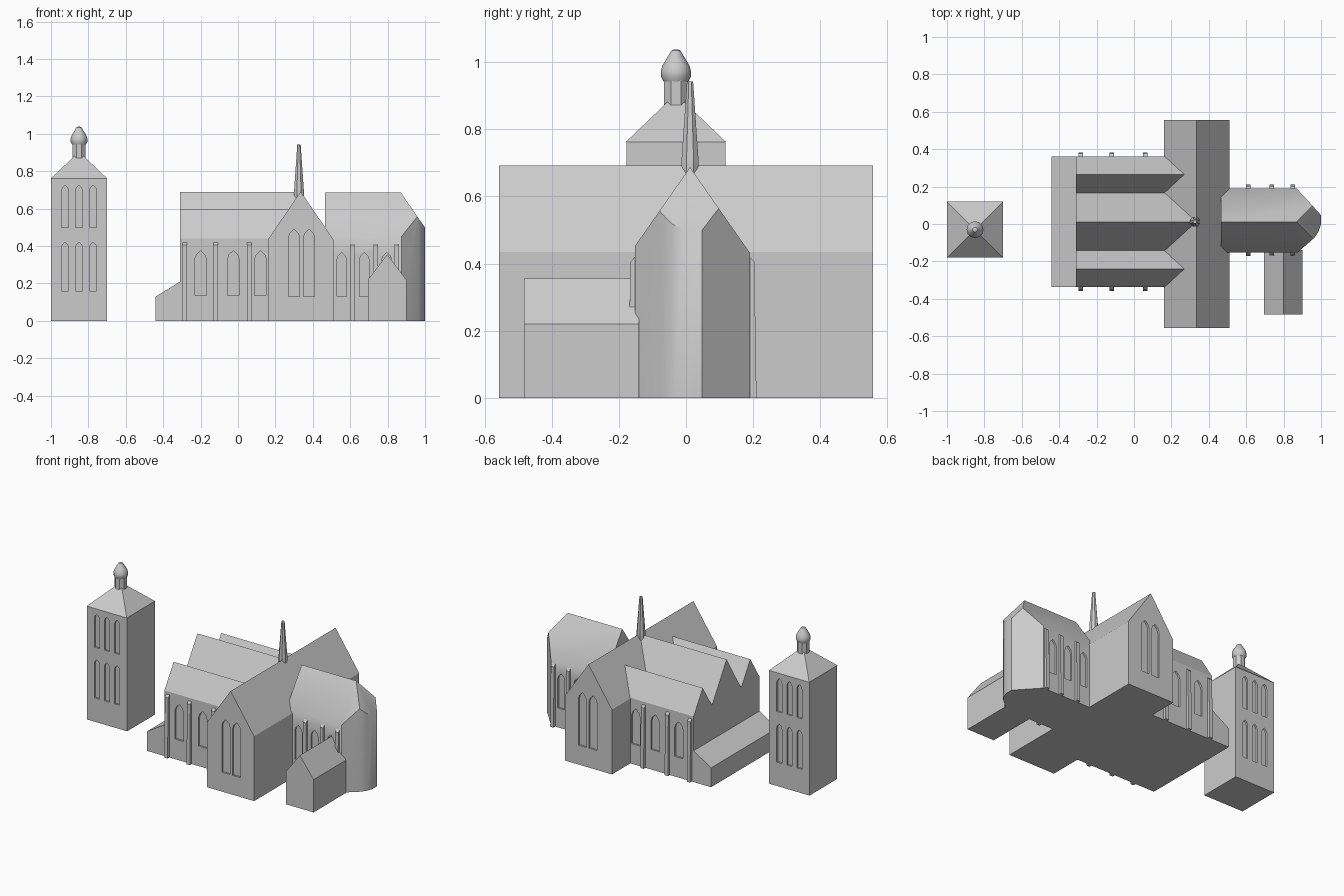
import bpy, bmesh, math
from mathutils import Vector

if "Cube" in bpy.data.objects:
    bpy.data.objects.remove(bpy.data.objects["Cube"])

stone = bpy.data.materials.new("pale_grey_stone")
stone.diffuse_color = (0.6, 0.6, 0.6, 1)
stone.use_nodes = True
stone.node_tree.nodes["Principled BSDF"].inputs["Base Color"].default_value = stone.diffuse_color


def finish(name, bm):
    bmesh.ops.recalc_face_normals(bm, faces=bm.faces)
    me = bpy.data.meshes.new(name)
    bm.to_mesh(me)
    bm.free()
    me.materials.append(stone)
    ob = bpy.data.objects.new(name, me)
    bpy.context.collection.objects.link(ob)
    return ob


def add_prism(bm, pts, axis, a, b):
    """Extrude a 2D outline along an axis from a to b."""
    def place(p, t):
        return {'x': (t, p[0], p[1]), 'y': (p[0], t, p[1]), 'z': (p[0], p[1], t)}[axis]
    lo = [bm.verts.new(place(p, a)) for p in pts]
    hi = [bm.verts.new(place(p, b)) for p in pts]
    bm.faces.new(lo)
    bm.faces.new(hi[::-1])
    n = len(pts)
    for i in range(n):
        j = (i + 1) % n
        bm.faces.new((lo[i], hi[i], hi[j], lo[j]))


def prism(name, pts, axis, a, b):
    bm = bmesh.new()
    add_prism(bm, pts, axis, a, b)
    return finish(name, bm)


def lathe(name, cx, cy, profile, sides, phase=0.0):
    """Stack of regular polygon rings (radius, z)."""
    bm = bmesh.new()
    rings = []
    for r, z in profile:
        rings.append([bm.verts.new((cx + r * math.cos(phase + math.tau * i / sides),
                                    cy + r * math.sin(phase + math.tau * i / sides), z))
                      for i in range(sides)])
    bm.faces.new(rings[0])
    bm.faces.new(rings[-1])
    for p, q in zip(rings, rings[1:]):
        for i in range(sides):
            j = (i + 1) % sides
            bm.faces.new((p[i], p[j], q[j], q[i]))
    return finish(name, bm)


def cut_windows(ob, windows, depth=0.012):
    """Recess pointed windows (x, wall_y, outward sign, width, z0, z1)."""
    bm = bmesh.new()
    for x, y, s, w, z0, z1 in windows:
        h = w / 2
        arch = [(-h, z0), (h, z0), (h, z1 - 1.5 * h), (0.72 * h, z1 - 0.7 * h),
                (0, z1), (-0.72 * h, z1 - 0.7 * h), (-h, z1 - 1.5 * h)]
        add_prism(bm, [(x + u, z) for u, z in arch], 'y', y - s * depth, y + s * 0.01)
    cutter = finish("window_cutter", bm)
    cutter.hide_render = True
    mod = ob.modifiers.new("windows", 'BOOLEAN')
    mod.operation = 'DIFFERENCE'
    mod.solver = 'EXACT'
    mod.object = cutter
    dg = bpy.context.evaluated_depsgraph_get()
    me = bpy.data.meshes.new_from_object(ob.evaluated_get(dg))
    ob.modifiers.clear()
    ob.data = me
    bpy.data.objects.remove(cutter)


def buttresses(name, xs, y_south, y_north):
    bm = bmesh.new()
    for y, s in ((y_south, -1), (y_north, 1)):
        for x in xs:
            prof = [(-0.01, 0), (0.02, 0), (0.014, 0.385), (0.014, 0.405),
                    (0.0, 0.42), (-0.01, 0.42)]
            add_prism(bm, [(y + s * d, z) for d, z in prof], 'x', x - 0.012, x + 0.012)
    return finish(name, bm)


def smooth(ob, deg):
    bpy.ops.object.select_all(action='DESELECT')
    ob.select_set(True)
    bpy.context.view_layer.objects.active = ob
    bpy.ops.object.shade_smooth_by_angle(angle=math.radians(deg))


# Free-standing bell tower with lantern and dome
TX, TY = -0.85, -0.03
R = 0.148 * math.sqrt(2)
tower = prism("bell_tower", [(-1, TY - 0.147), (-0.70, TY - 0.147),
                             (-0.70, TY + 0.147), (-1, TY + 0.147)], 'z', 0, 0.762)
cut_windows(tower, [(TX + dx, TY + s * 0.147, s, 0.038, z0, z1)
                    for dx in (-0.075, 0, 0.075) for s in (-1, 1)
                    for z0, z1 in ((0.16, 0.42), (0.5, 0.725))])
lathe("tower_roof", TX, TY, [(R * 1.01, 0.762), (0.03, 0.885)], 4, math.pi / 4)
lathe("tower_lantern", TX, TY, [(0.038, 0.84), (0.038, 0.945)], 8, math.pi / 8)
dome = lathe("tower_dome", TX, TY, [(0.037, 0.942), (0.045, 0.958), (0.045, 0.972),
                                    (0.041, 0.988), (0.031, 1.005), (0.013, 1.035),
                                    (0.004, 1.038)], 12)
smooth(dome, 35)

# Nave under three parallel gables, and the lean-to west porch
nave = prism("nave", [(-0.338, 0), (0.362, 0), (0.362, 0.44), (0.265, 0.595), (0.167, 0.44),
                      (0.012, 0.69), (-0.143, 0.44), (-0.24, 0.595), (-0.338, 0.44)],
             'x', -0.31, 0.32)
cut_windows(nave, [(x, y, s, 0.062, 0.135, 0.375) for x in (-0.2, -0.025, 0.12)
                   for y, s in ((-0.338, -1), (0.362, 1))])
buttresses("nave_buttresses", (-0.285, -0.12, 0.06), -0.338, 0.362)
prism("west_porch", [(-0.44, 0), (-0.30, 0), (-0.30, 0.216), (-0.44, 0.13)],
      'y', -0.338, 0.362)

# Transept
transept = prism("transept", [(0.16, 0), (0.51, 0), (0.51, 0.435), (0.335, 0.692),
                              (0.16, 0.435)], 'y', -0.557, 0.557)
cut_windows(transept, [(x, s * 0.557, s, 0.06, 0.13, 0.49)
                       for x in (0.30, 0.38) for s in (-1, 1)])

# Roof spirelet over the crossing
lathe("spirelet", 0.326, 0.012, [(0.028, 0.64), (0.028, 0.70), (0.019, 0.82), (0.010, 0.942)],
      8, math.pi / 8)

# Choir: extruded plan with angled apse, trimmed by two roof slopes and an end hip
bm = bmesh.new()
add_prism(bm, [(0.465, -0.152), (0.875, -0.152), (0.965, -0.073), (0.987, -0.04), (1.0, 0.0),
               (1.0, 0.047), (0.87, 0.19), (0.465, 0.19)], 'z', 0, 1)
for normal in ((0, 1.43, 1), (0, -1.43, 1), (1.45, 0, 1)):
    res = bmesh.ops.bisect_plane(bm, geom=bm.verts[:] + bm.edges[:] + bm.faces[:], dist=1e-6,
                                 plane_co=(0.87, 0.012, 0.687),
                                 plane_no=Vector(normal).normalized(), clear_outer=True)
    rim = [e for e in bm.edges if e.is_boundary]
    bmesh.ops.holes_fill(bm, edges=rim, sides=0)
choir = finish("choir", bm)
cut_windows(choir, [(x, y, s, 0.052, 0.13, 0.365) for x in (0.555, 0.675, 0.795)
                    for y, s in ((-0.152, -1), (0.19, 1))])
smooth(choir, 35)
buttresses("choir_buttresses", (0.61, 0.737, 0.85), -0.152, 0.19)

# South vestry
prism("vestry", [(0.695, 0), (0.90, 0), (0.90, 0.22), (0.798, 0.356), (0.695, 0.22)],
      'y', -0.483, -0.14)
